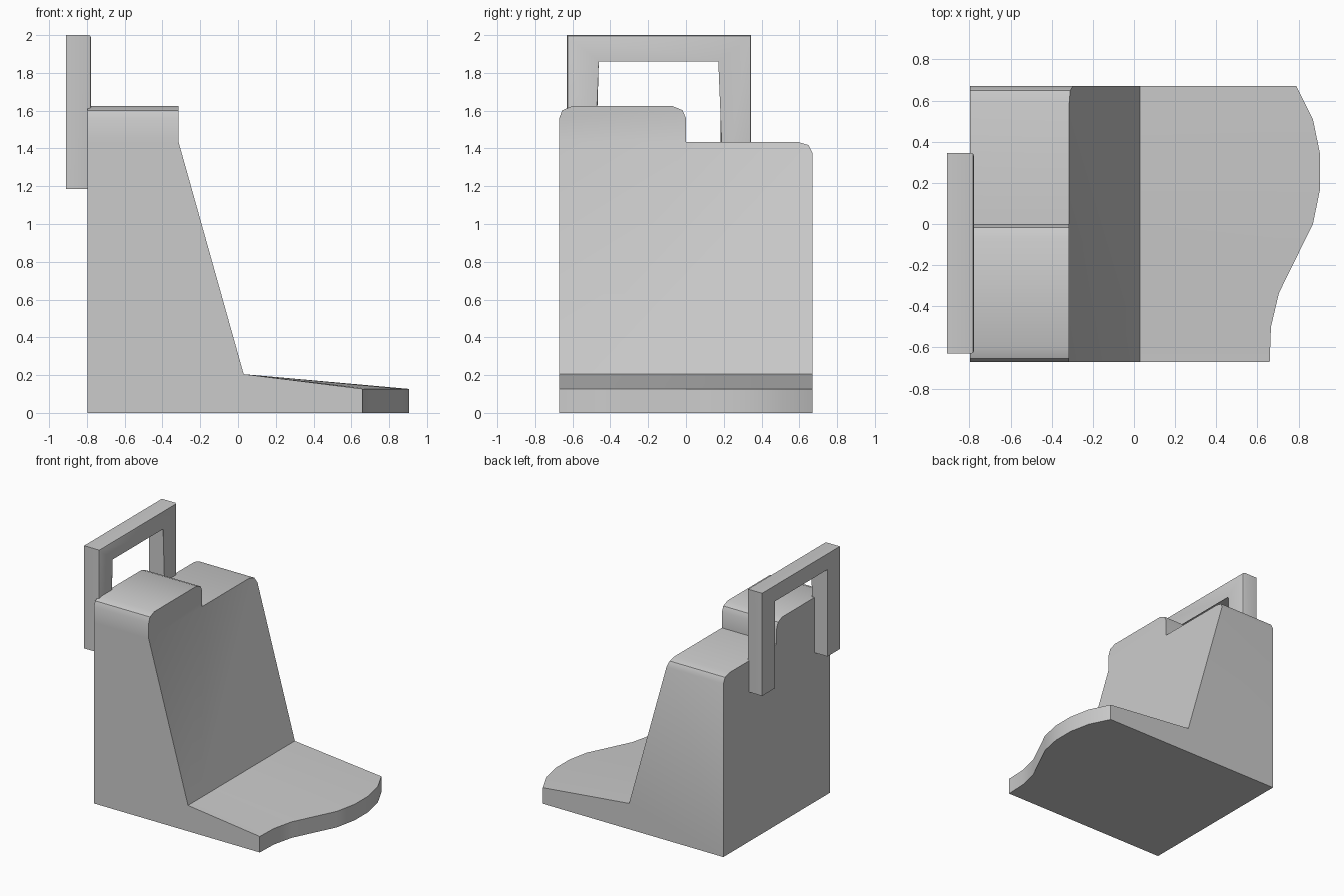
import bpy, bmesh

if "Cube" in bpy.data.objects:
    bpy.data.objects.remove(bpy.data.objects["Cube"])


def finish(bm, name):
    bmesh.ops.remove_doubles(bm, verts=bm.verts, dist=1e-5)
    bmesh.ops.recalc_face_normals(bm, faces=bm.faces)
    mesh = bpy.data.meshes.new(name)
    bm.to_mesh(mesh)
    bm.free()
    obj = bpy.data.objects.new(name, mesh)
    bpy.context.collection.objects.link(obj)
    bpy.ops.object.select_all(action='DESELECT')
    obj.select_set(True)
    bpy.context.view_layer.objects.active = obj
    bpy.ops.object.shade_smooth_by_angle(angle=0.55)
    return obj


BACK, TOP_X, CREASE_X = -0.797, -0.315, 0.03
STEP_Z, CREASE_Z, TOE_Z, W = 1.435, 0.205, 0.127, 0.67


def front_x(z):
    """Front of the upright: sloped below the step, vertical above it."""
    t = max(0.0, (STEP_Z - z) / (STEP_Z - CREASE_Z))
    return TOP_X + t * (CREASE_X - TOP_X)


# Body: stepped upright with rounded shoulders, sweeping into a wavy toe
bm = bmesh.new()
rim = [(-W, STEP_Z), (-W, 1.56), (-0.654, 1.602), (-0.60, 1.624),
       (-0.07, 1.624), (-0.018, 1.602), (0, 1.56), (0, STEP_Z),
       (0.59, STEP_Z), (0.648, 1.418), (W, 1.375)]
toe = [(0.66, -W), (0.666, -0.5), (0.705, -0.335), (0.87, 0.0),
       (0.905, 0.17), (0.905, 0.34), (0.87, 0.51), (0.79, W)]
back = [bm.verts.new((BACK, y, z)) for y, z in rim]
front = [bm.verts.new((front_x(z), y, z)) for y, z in rim]
crease = [bm.verts.new((CREASE_X, y, CREASE_Z)) for x, y in toe]
lip = [bm.verts.new((x, y, TOE_Z)) for x, y in toe]
sole = [bm.verts.new((x, y, 0)) for x, y in toe]
heel = [bm.verts.new((BACK, y, 0)) for y in (-W, W)]


def strip(a, b):
    for i in range(len(a) - 1):
        bm.faces.new((a[i], a[i + 1], b[i + 1], b[i]))


strip(back, front)
strip(crease, lip)
strip(lip, sole)
bm.faces.new(front[:8])
bm.faces.new([front[0]] + front[7:] + crease[::-1])
bm.faces.new([heel[0]] + back + [heel[1]])
bm.faces.new([heel[0]] + sole + [heel[1]])
for e, h in ((0, 0), (-1, 1)):
    bm.faces.new((heel[h], sole[e], lip[e], crease[e], front[e], back[e]))
finish(bm, "body")

# Handle: square arch fixed to the back, front rim slightly rounded
bm = bmesh.new()
arch = [(-0.63, 1.185), (-0.63, 2.0), (0.345, 2.0), (0.345, 1.185),
        (0.185, 1.185), (0.185, 1.875), (-0.475, 1.875), (-0.475, 1.185)]
rear = [bm.verts.new((-0.91, y, z)) for y, z in arch]
face = [bm.verts.new((-0.778, y, z)) for y, z in arch]
bm.faces.new(rear)
bm.faces.new(face)
strip(rear + rear[:1], face + face[:1])
edges = [e for e in bm.edges if all(v in face for v in e.verts)
         and max(v.co.z for v in e.verts) > 1.5]
bmesh.ops.bevel(bm, geom=edges, offset=0.014, segments=2, profile=0.5,
                affect='EDGES')
finish(bm, "handle")
